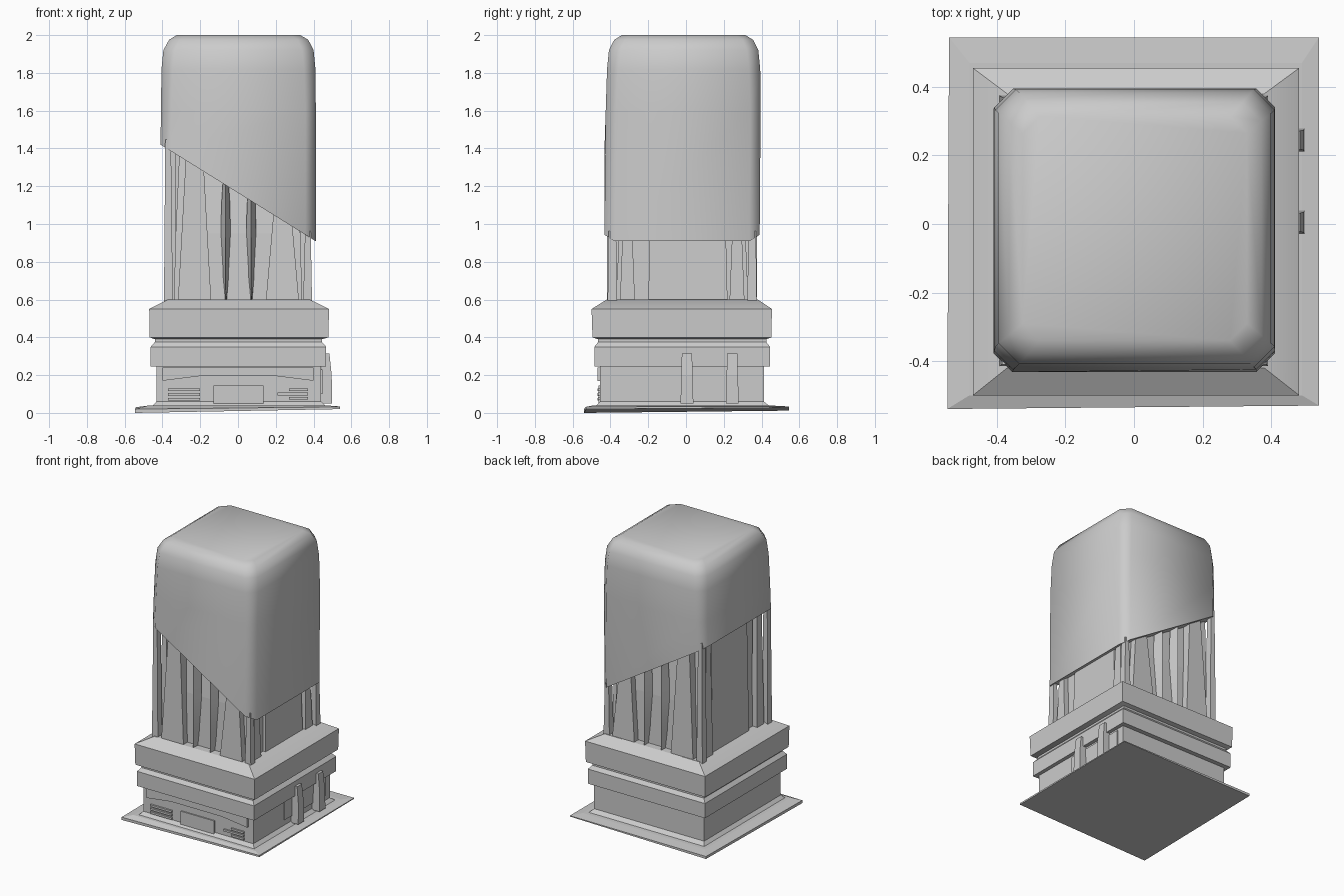
import bpy, bmesh, math

if "Cube" in bpy.data.objects:
    bpy.data.objects.remove(bpy.data.objects["Cube"])

grey = bpy.data.materials.new("plain_grey")
grey.diffuse_color = (0.6, 0.6, 0.6, 1)
grey.use_nodes = True
grey.node_tree.nodes["Principled BSDF"].inputs["Base Color"].default_value = grey.diffuse_color


def make(name, rings, smooth=None):
    """Closed loft through rings of equal point count."""
    bm = bmesh.new()
    loops = [[bm.verts.new(p) for p in r] for r in rings]
    n = len(loops[0])
    for a, b in zip(loops, loops[1:]):
        for i in range(n):
            j = (i + 1) % n
            bm.faces.new((a[i], a[j], b[j], b[i]))
    bm.faces.new(loops[0][::-1])
    bm.faces.new(loops[-1])
    bmesh.ops.recalc_face_normals(bm, faces=bm.faces)
    me = bpy.data.meshes.new(name)
    bm.to_mesh(me)
    bm.free()
    ob = bpy.data.objects.new(name, me)
    bpy.context.collection.objects.link(ob)
    me.materials.append(grey)
    if smooth:
        bpy.ops.object.select_all(action='DESELECT')
        bpy.context.view_layer.objects.active = ob
        ob.select_set(True)
        bpy.ops.object.shade_smooth_by_angle(angle=math.radians(smooth))
    return ob


def rect(x0, x1, y0, y1, z):
    return [(x0, y0, z), (x1, y0, z), (x1, y1, z), (x0, y1, z)]


def octagon(x0, x1, y0, y1, c, z):
    """Rectangle with cut corners; z may be a function of x."""
    f = z if callable(z) else (lambda x: z)
    pts = [(x0 + c, y0), (x1 - c, y0), (x1, y0 + c), (x1, y1 - c),
           (x1 - c, y1), (x0 + c, y1), (x0, y1 - c), (x0, y0 + c)]
    return [(x, y, f(x)) for x, y in pts]


def box(name, x0, x1, y0, y1, z0, z1):
    return make(name, [rect(x0, x1, y0, y1, z0), rect(x0, x1, y0, y1, z1)])


def slant(x):
    return 1.165 - 0.622 * x


# Ground plate, thinner towards the back right
make("ground_plate", [
    [(-.545, -.54, 0), (.54, -.53, .02), (.54, .545, .028), (-.54, .545, .012)],
    [(-.545, -.54, .02), (.54, -.53, .032), (.54, .545, .034), (-.54, .545, .03)],
    rect(-.48, .49, -.5, .47, .038)])

# Plinth and stepped collar
make("plinth", [rect(-.46, .47, -.485, .45, .03), rect(-.432, .44, -.455, .412, .06),
                rect(-.432, .44, -.455, .412, .26)])
make("collar", [rect(-.462, .467, -.485, .445, z) for z in (.245, .34)] + [
    rect(-.462, .467, -.485, .445, .35), rect(-.44, .445, -.465, .425, .375),
    rect(-.44, .445, -.465, .425, .39), rect(-.468, .478, -.495, .452, .4),
    rect(-.47, .482, -.5, .455, .55), rect(-.37, .38, -.42, .38, .6)], 30)

# Inner core and its recessed side panels
make("core", [rect(-.34, .34, -.37, .33, .58), rect(-.33, .33, -.355, .315, .95),
              [(x, y, slant(x) + .03) for x, y, z in rect(-.31, .31, -.33, .29, 0)]])
for s, n in ((-1, "left"), (1, "right")):
    top = 1.42 if s < 0 else 1.0
    make(n + "_core_panel", [rect(s * .31, s * .36, -.2, .22, .58),
                             rect(s * .31, s * .35, -.19, .21, top)])

# Tapered fins and lens-shaped ribs on front and back
for s, n in ((-1, "front"), (1, "back")):
    y = -.02 + s * .395
    for c in (-.23, .235):
        t = slant(c) + .06
        make(n + "_fin", [rect(c - .088, c + .088, y - s * .08, y, .59),
                          rect(c - .045, c + .045, y - s * .09, y - s * .02, t)])
    for c in (-.065, .07):
        t = slant(c) + .06
        rings = []
        for z, w in ((.575, .004), (.72, .016), (.95, .025), (1.1, .023), (t, .012)):
            rings.append([(c - w, y - s * .06, z), (c, y + s * .002, z),
                          (c + w, y - s * .06, z)])
        make(n + "_rib", rings, 40)

# Corner posts on the two sides
for s, n in ((-1, "left"), (1, "right")):
    for t, m in ((-1, "front"), (1, "back")):
        top = slant(s * .39) + .04
        y = -.02 + t * .37
        make(n + "_" + m + "_post", [
            rect(s * .345, s * .392, y - .025, y + .025, .58),
            rect(s * .355, s * .385, y - .02, y + .02, top)])
        y = -.02 + t * .29
        make(n + "_" + m + "_strip", [
            rect(s * .33, s * .375, y - .04, y + .04, .58),
            rect(s * .33, s * .365, y - .025, y + .025, top)])

# Slanted hood with cut corners and rounded crown
make("hood", [
    octagon(-.41, .412, -.432, .39, .055, slant),
    octagon(-.408, .412, -.425, .395, .055, 1.6),
    octagon(-.405, .41, -.418, .393, .06, 1.82),
    octagon(-.395, .4, -.408, .383, .06, 1.92),
    octagon(-.365, .372, -.38, .355, .055, 1.975),
    octagon(-.325, .33, -.34, .315, .05, 2.0)], 50)

# Front: arched brow, slats, centre plate, wedge grille
make("front_brow", [[(-.4, y, .17), (-.2, y, .195), (.2, y, .195), (.4, y, .17),
                     (.4, y, .24), (-.4, y, .24)] for y in (-.468, -.45)])
for z in (.065, .09, .115):
    box("left_slat", -.37, -.2, -.468, -.45, z, z + .014)
box("front_plate", -.13, .135, -.464, -.45, .05, .145)
for i in range(3):
    z = .07 + i * .023
    box("right_slat", .21 + abs(i - 1) * .06, .37, -.466, -.45, z, z + .014)

# Right side: wide plate and two tall tapered spikes
box("side_plate", .43, .447, -.11, .36, .1, .23)
for c in (.005, .245):
    make("side_spike", [rect(.435, .498, c - .034, c + .034, .05),
                        rect(.435, .496, c - .03, c + .03, .2),
                        rect(.455, .484, c - .027, c + .027, .315)])
